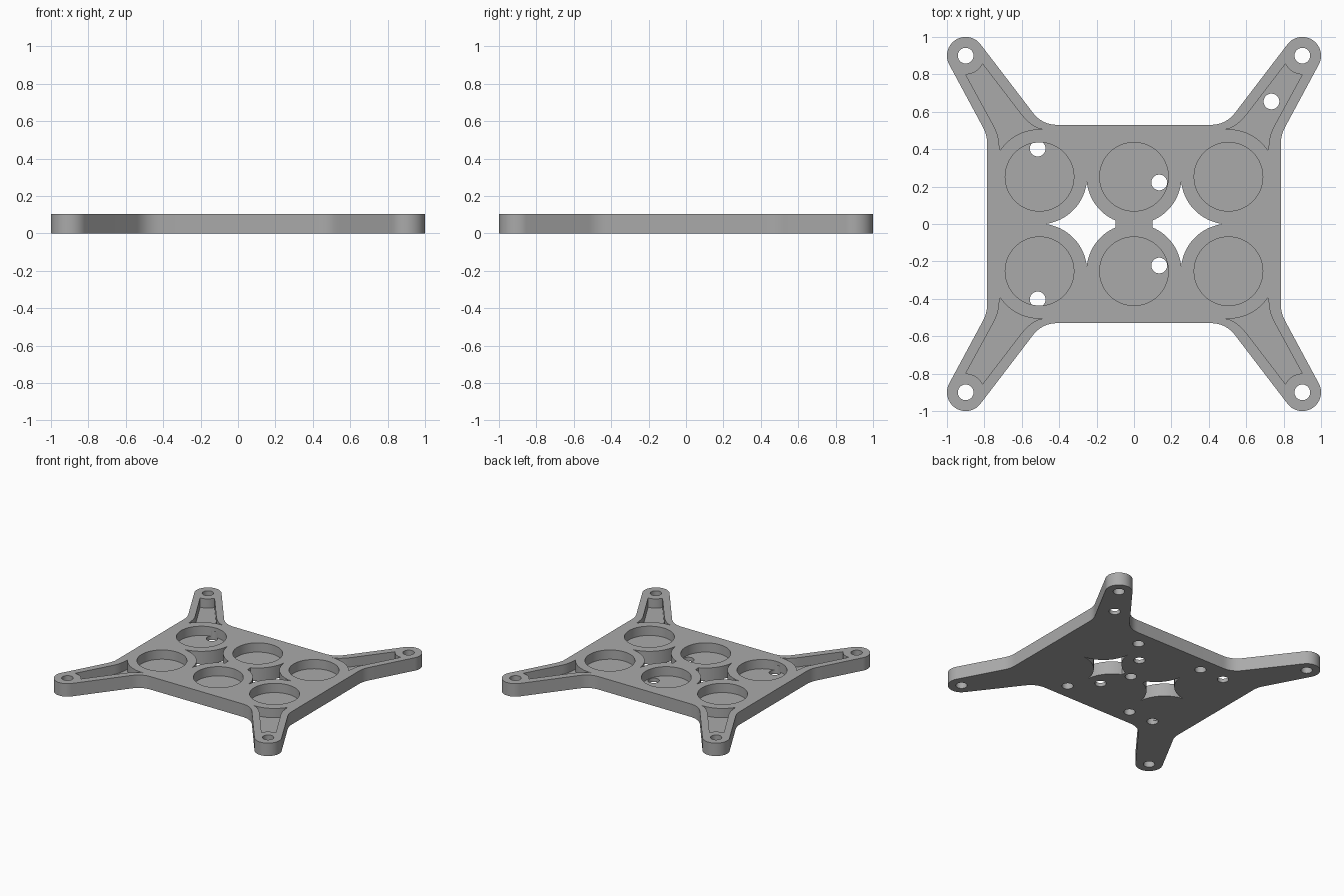
import bpy, bmesh, math
from mathutils import Vector

if "Cube" in bpy.data.objects:
    bpy.data.objects.remove(bpy.data.objects["Cube"])

H, FLOOR = 0.105, 0.03          # plate height, pocket floor height
CX, CY = 0.505, 0.2525          # cell spacing
RC, RP, RH = 0.254, 0.1835, 0.042

grey = bpy.data.materials.new("mid grey")
grey.diffuse_color = (0.40, 0.40, 0.40, 1)
grey.use_nodes = True
grey.node_tree.nodes["Principled BSDF"].inputs["Base Color"].default_value = grey.diffuse_color


def arc(cx, cy, r, a0, a1, n=16):
    """Points on an arc, angles in degrees."""
    return [(cx + r * math.cos(math.radians(a0 + (a1 - a0) * i / n)),
             cy + r * math.sin(math.radians(a0 + (a1 - a0) * i / n))) for i in range(n + 1)]


def circle(cx, cy, r, n=48):
    return arc(cx, cy, r, 0, 360, n)[:-1]


def fillet(p0, p1, p2, n=8):
    """Smooth curve from p0 to p2, pulled towards the corner p1."""
    p0, p1, p2 = Vector(p0), Vector(p1), Vector(p2)
    return [tuple(p0 * (1 - t) ** 2 + p1 * 2 * t * (1 - t) + p2 * t * t)
            for t in (i / n for i in range(n + 1))]


def angle(cx, cy, p):
    return math.degrees(math.atan2(p[1] - cy, p[0] - cx))


def flip(pts, sx, sy):
    out = [(x * sx, y * sy) for x, y in pts]
    return out[::-1] if sx * sy < 0 else out


def prism(name, pts, z0, z1):
    bm = bmesh.new()
    face = bm.faces.new([bm.verts.new((x, y, z0)) for x, y in pts])
    top = bmesh.ops.extrude_face_region(bm, geom=[face])["geom"]
    bmesh.ops.translate(bm, vec=(0, 0, z1 - z0),
                        verts=[g for g in top if isinstance(g, bmesh.types.BMVert)])
    bmesh.ops.recalc_face_normals(bm, faces=bm.faces)
    mesh = bpy.data.meshes.new(name)
    bm.to_mesh(mesh)
    bm.free()
    mesh.materials.append(grey)
    ob = bpy.data.objects.new(name, mesh)
    bpy.context.collection.objects.link(ob)
    return ob


# Plate outline: one quarter with its arm, mirrored four times
quarter = (fillet((0.785, 0.43), (0.785, 0.4775), (0.809, 0.52))
           + arc(0.9, 0.9, 0.1, -28.5, 180 - 37.4, 28)
           + fillet((0.54, 0.594), (0.49, 0.53), (0.41, 0.53)))
outline = []
for sx, sy in ((1, 1), (-1, 1), (-1, -1), (1, -1)):
    outline += flip(quarter, sx, sy)
plate = prism("mounting_plate", outline, 0, H)

cutters = []


def cut(name, pts, z0=-0.1, z1=0.3):
    cutters.append(prism(name, pts, z0, z1))


# Round pockets
for x in (-CX, 0, CX):
    for y in (-CY, CY):
        cut("round_pocket", circle(x, y, RP, 64), FLOOR)

# Star-shaped windows either side of the central bridge
tip_y = CY - math.sqrt(RC ** 2 - (CX / 2) ** 2)
tip_x = CX - math.sqrt(RC ** 2 - CY ** 2)
bridge_y = CY - math.sqrt(RC ** 2 - 0.1 ** 2)
lower = (arc(0, -CY, RC, angle(0, -CY, (0.1, -bridge_y)), angle(0, -CY, (CX / 2, -tip_y)))
         + arc(CX, -CY, RC, angle(CX, -CY, (CX / 2, -tip_y)), angle(CX, -CY, (tip_x, 0)))[1:])
star = lower + flip(lower, 1, -1)[1:]
for sx in (1, -1):
    cut("star_window", flip(star, sx, 1))

# Tapered pockets in the arms, and the corner screw holes
a0, a1 = angle(CX, CY, (0.49, 0.506)), angle(CX, CY, (0.72, 0.395))
arm = (arc(CX, CY, RC, a0, a1)
       + fillet((0.722, 0.43), (0.725, 0.475), (0.745, 0.515))
       + arc(0.9, 0.9, 0.1, -90, -154, 10)
       + fillet((0.61, 0.595), (0.56, 0.53), (0.51, 0.511)))
for sx in (1, -1):
    for sy in (1, -1):
        cut("arm_pocket", flip(arm, sx, sy), FLOOR)
        cut("corner_hole", circle(0.9 * sx, 0.9 * sy, RH))

# Holes drilled from below, open only where they reach a pocket
drilled = [(-0.515, 0.403), (-0.515, -0.403), (0.135, 0.222), (0.135, -0.222),
           (0.735, 0.655), (0.03, 0.0)]
drilled += [(sx * 0.297, sy * 0.405) for sx in (1, -1) for sy in (1, -1)]
for x, y in drilled:
    cut("drilled_hole", circle(x, y, RH), -0.1, 0.075)

# Carve everything out of the plate
bpy.context.view_layer.objects.active = plate
plate.select_set(True)
for c in cutters:
    mod = plate.modifiers.new("cut", "BOOLEAN")
    mod.operation, mod.solver, mod.object = "DIFFERENCE", "EXACT", c
    bpy.ops.object.modifier_apply(modifier=mod.name)
    bpy.data.objects.remove(c)
bpy.ops.object.shade_smooth_by_angle(angle=math.radians(30))
